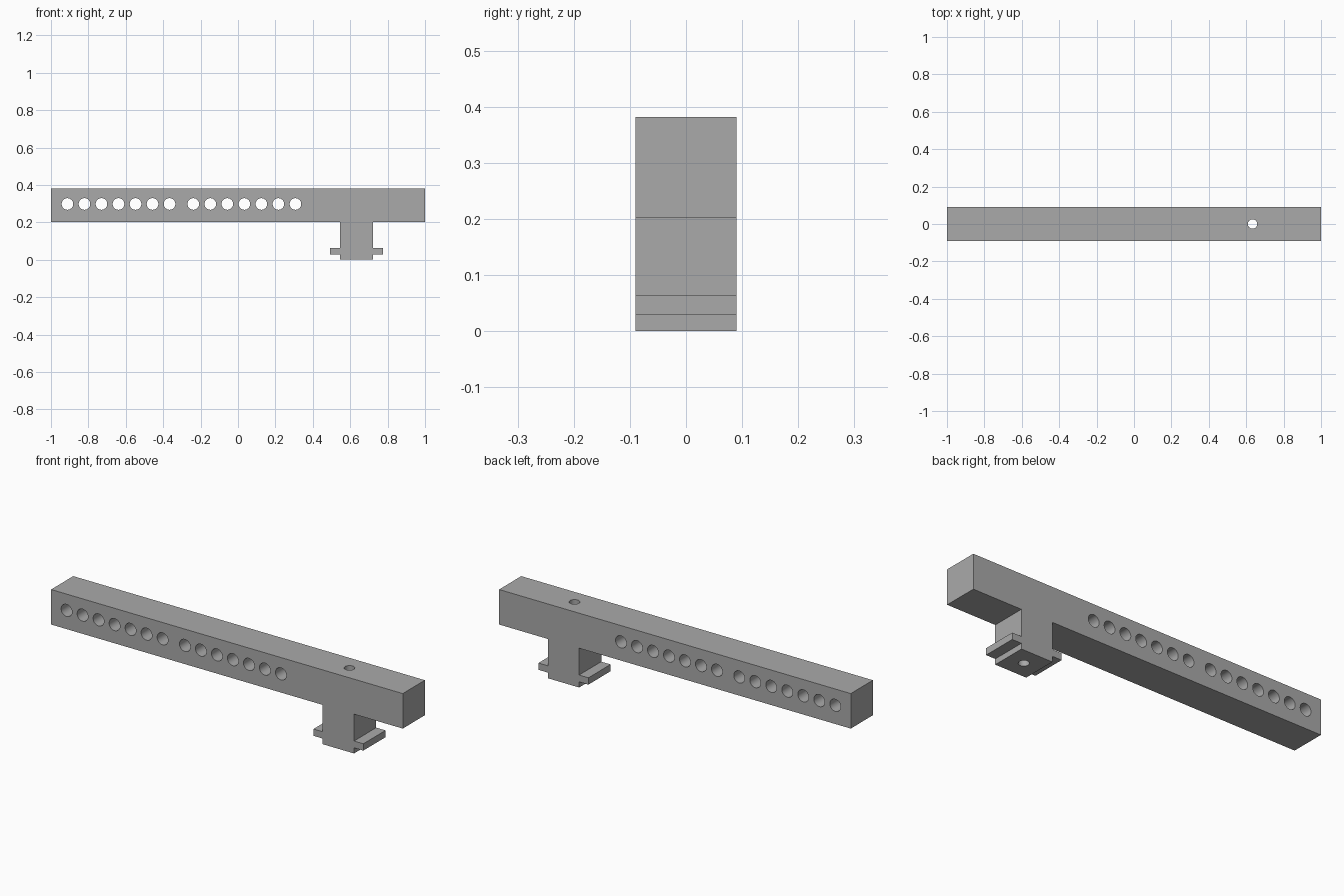
import bpy, bmesh, math

cube = bpy.data.objects.get("Cube")
if cube:
    bpy.data.objects.remove(cube, do_unlink=True)

grey = bpy.data.materials.new("plain grey")
grey.use_nodes = True
colour = (0.4, 0.4, 0.4, 1)
grey.diffuse_color = colour
grey.node_tree.nodes["Principled BSDF"].inputs["Base Color"].default_value = colour

HALF_DEPTH = 0.09
BAR_BOTTOM, BAR_TOP = 0.202, 0.382
FOOT_X = 0.634
HOLE_Z = 0.298


def new_object(name, bm):
    mesh = bpy.data.meshes.new(name)
    bmesh.ops.recalc_face_normals(bm, faces=bm.faces)
    bm.to_mesh(mesh)
    bm.free()
    mesh.materials.append(grey)
    obj = bpy.data.objects.new(name, mesh)
    bpy.context.collection.objects.link(obj)
    return obj


def drill(name, radius, location, rotation):
    bpy.ops.mesh.primitive_cylinder_add(vertices=48, radius=radius, depth=1,
                                        location=location, rotation=rotation)
    cutter = bpy.context.object
    cutter.name = name
    cutter.data.materials.append(grey)
    cutter.hide_render = True
    return cutter


# Bar and T-shaped foot as one side profile; the foot is mirrored about its axis
foot = [(0.089, BAR_BOTTOM), (0.089, 0.064), (0.142, 0.064),
        (0.142, 0.029), (0.089, 0.029), (0.089, 0)]
profile = [(-1, BAR_TOP), (-1, BAR_BOTTOM)]
profile += [(FOOT_X - x, z) for x, z in foot]
profile += [(FOOT_X + x, z) for x, z in reversed(foot)]
profile += [(1, BAR_BOTTOM), (1, BAR_TOP)]

bm = bmesh.new()
face = bm.faces.new([bm.verts.new((x, -HALF_DEPTH, z)) for x, z in profile])
side = bmesh.ops.extrude_face_region(bm, geom=[face])["geom"]
bmesh.ops.translate(bm, vec=(0, 2 * HALF_DEPTH, 0),
                    verts=[v for v in side if isinstance(v, bmesh.types.BMVert)])
bar = new_object("drilled_bar", bm)

# Two rows of seven cross holes, and one bolt hole down through the foot
cutters = [drill("cross_hole_cutter", 0.031, (start + i * 0.091, 0, HOLE_Z),
                 (math.pi / 2, 0, 0))
           for start in (-0.912, -0.239) for i in range(7)]
cutters.append(drill("bolt_hole_cutter", 0.025, (FOOT_X, 0, 0.2), (0, 0, 0)))

bpy.ops.object.select_all(action='DESELECT')
bar.select_set(True)
bpy.context.view_layer.objects.active = bar
for cutter in cutters:
    mod = bar.modifiers.new("hole", 'BOOLEAN')
    mod.operation = 'DIFFERENCE'
    mod.solver = 'EXACT'
    mod.object = cutter
    bpy.ops.object.modifier_apply(modifier=mod.name)
for cutter in cutters:
    bpy.data.objects.remove(cutter, do_unlink=True)

bpy.ops.object.shade_smooth_by_angle(angle=math.radians(30))
